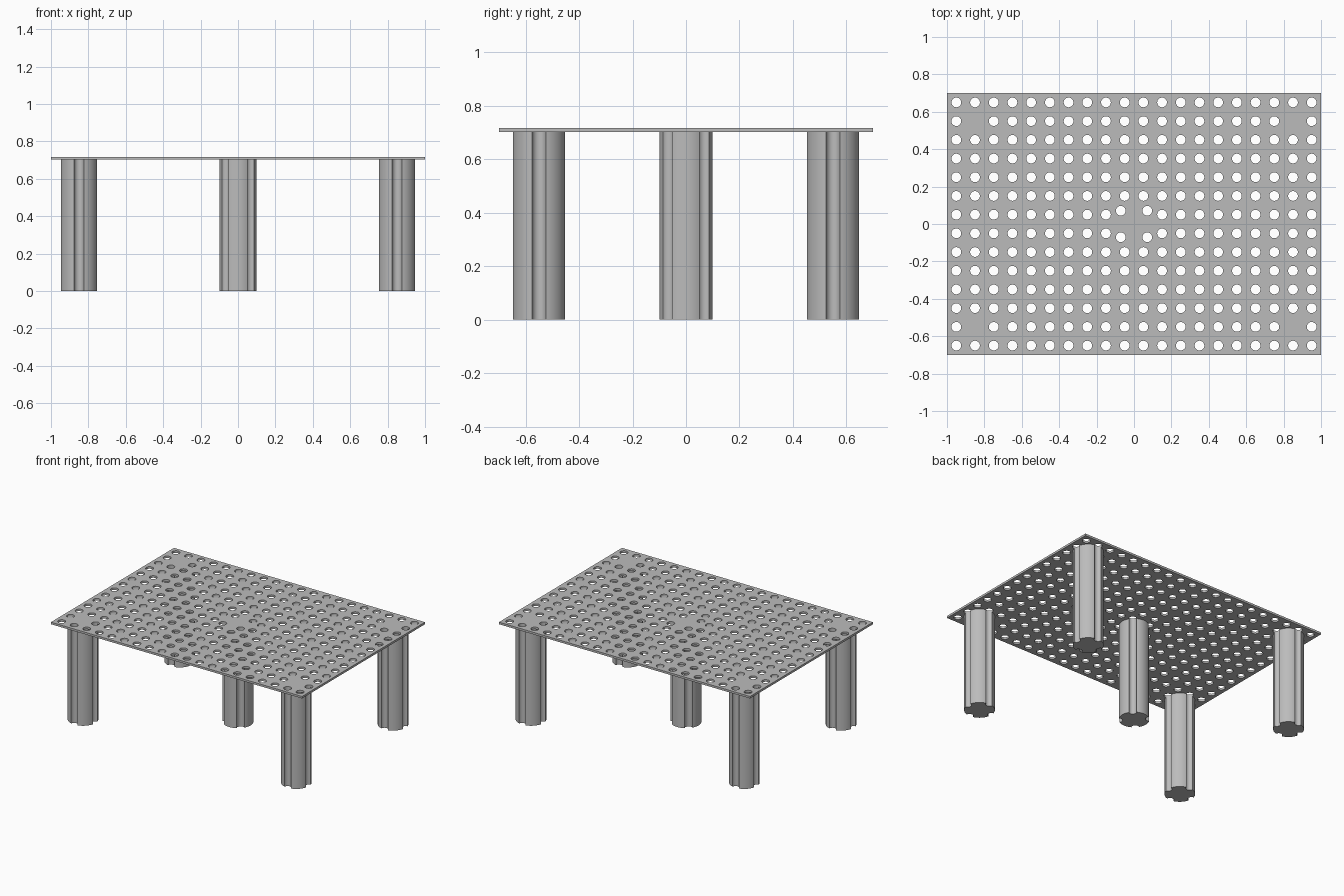
import bpy
import bmesh
from math import pi, sin, cos, asin

HOLE = 0.026      # hole radius
LEG = 0.1         # leg radius
LEG_TOP = 0.702
THICK = 0.015     # plate thickness

if "Cube" in bpy.data.objects:
    bpy.data.objects.remove(bpy.data.objects["Cube"], do_unlink=True)

grey = bpy.data.materials.new("plain grey")
grey.use_nodes = True
colour = (0.5, 0.5, 0.5, 1)
grey.diffuse_color = colour
grey.node_tree.nodes["Principled BSDF"].inputs["Base Color"].default_value = colour


def arc(cx, cy, r, start, end, steps):
    """Points along an arc, without its last point."""
    angles = [start + (end - start) * i / steps for i in range(steps)]
    return [(cx + r * cos(a), cy + r * sin(a)) for a in angles]


def extrude_outlines(name, outlines, z0, z1, location=(0, 0)):
    """Fill closed outlines (inner ones become holes) and extrude them upwards."""
    curve = bpy.data.curves.new(name, 'CURVE')
    curve.dimensions = '2D'
    curve.fill_mode = 'BOTH'
    curve.extrude = (z1 - z0) / 2
    for points in outlines:
        spline = curve.splines.new('POLY')
        spline.points.add(len(points) - 1)
        for p, (x, y) in zip(spline.points, points):
            p.co = (x, y, 0, 1)
        spline.use_cyclic_u = True
    helper = bpy.data.objects.new(name + "_curve", curve)
    mesh = bpy.data.meshes.new_from_object(helper)
    bpy.data.objects.remove(helper)
    bpy.data.curves.remove(curve)

    bm = bmesh.new()
    bm.from_mesh(mesh)
    bmesh.ops.remove_doubles(bm, verts=bm.verts, dist=0.00001)
    bmesh.ops.recalc_face_normals(bm, faces=bm.faces)
    bm.to_mesh(mesh)
    bm.free()
    mesh.name = name
    mesh.materials.clear()
    mesh.materials.append(grey)

    ob = bpy.data.objects.new(name, mesh)
    ob.location = (*location, (z0 + z1) / 2)
    bpy.context.collection.objects.link(ob)
    bpy.ops.object.select_all(action='DESELECT')
    ob.select_set(True)
    bpy.context.view_layer.objects.active = ob
    bpy.ops.object.shade_smooth_by_angle()
    return ob


def leg_outline(turn):
    """Circle with four round notches, where the neighbouring holes bite into it."""
    bite = 2 * asin(HOLE / (2 * LEG))
    points = []
    for k in range(4):
        a = turn + k * pi / 2
        points += arc(LEG * cos(a), LEG * sin(a), HOLE,
                      a + 1.5 * pi - bite / 2, a + pi / 2 + bite / 2, 14)
        points += arc(0, 0, LEG, a + bite, a + pi / 2 - bite, 12)
    return points


# Legs: four at the corners, one in the middle turned by an eighth
for side, sx in (("left", 1), ("right", -1)):
    for end, sy in (("front", -1), ("back", 1)):
        extrude_outlines(f"{end}_{side}_leg", [leg_outline(0)], 0, LEG_TOP,
                         (sx * 0.85, sy * 0.55))
extrude_outlines("middle_leg", [leg_outline(pi / 4)], 0, LEG_TOP)

# Perforated plate: a regular grid of holes, left solid above the legs
centres = []
for i in range(20):
    for j in range(14):
        x, y = -0.95 + 0.1 * i, -0.65 + 0.1 * j
        over_corner = abs(abs(x) - 0.85) < 0.01 and abs(abs(y) - 0.55) < 0.01
        over_middle = abs(x) < 0.06 and abs(y) < 0.06
        if not (over_corner or over_middle):
            centres.append((x, y))
diagonal = LEG * cos(pi / 4)
centres += [(sx * diagonal, sy * diagonal) for sx in (-1, 1) for sy in (-1, 1)]

border = [(-1, -0.7), (1, -0.7), (1, 0.7), (-1, 0.7)]
holes = [arc(x, y, HOLE, 0, 2 * pi, 32) for x, y in centres]
extrude_outlines("perforated_top", [border] + holes, LEG_TOP, LEG_TOP + THICK)
